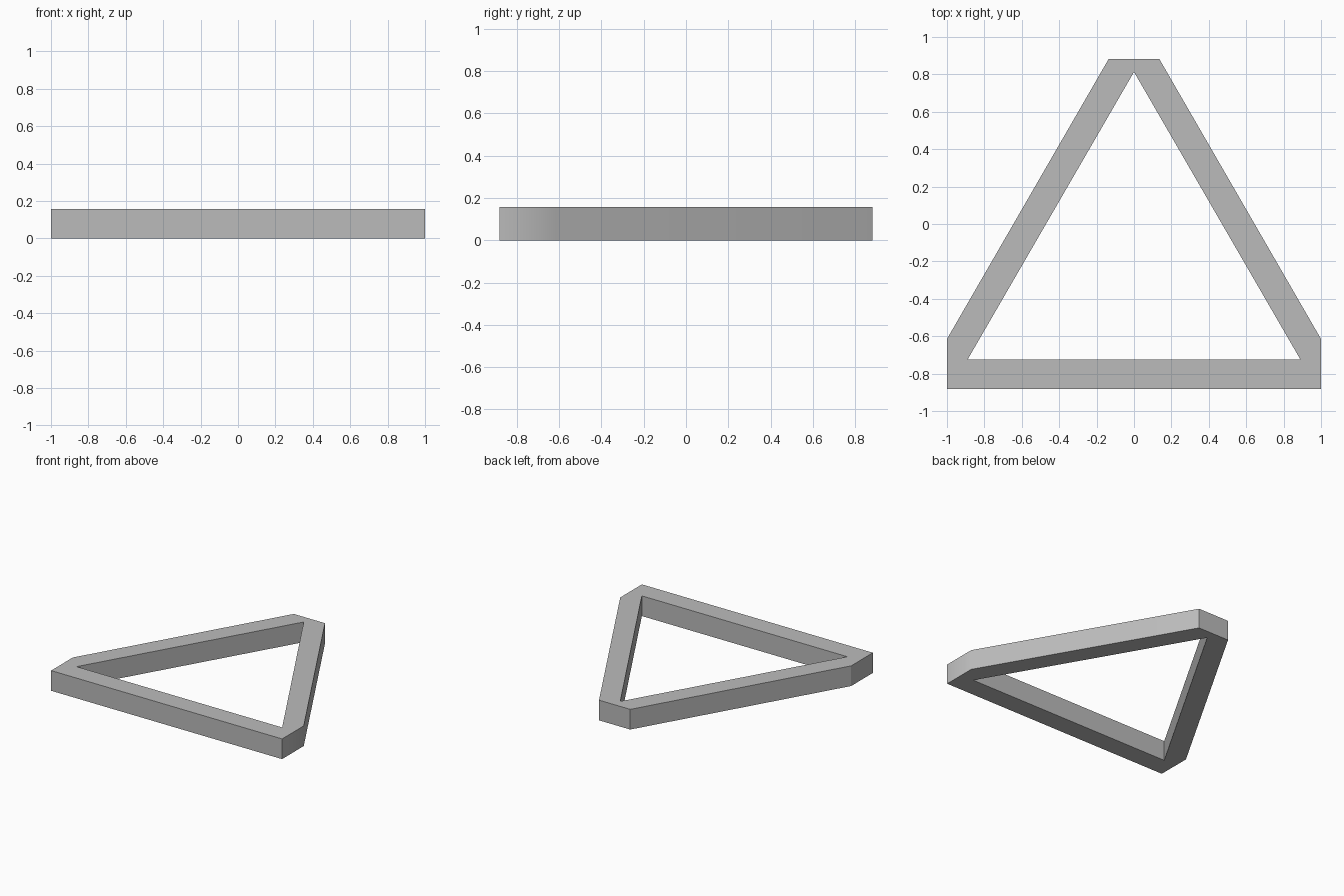
import bpy
import bmesh

if "Cube" in bpy.data.objects:
    bpy.data.objects.remove(bpy.data.objects["Cube"], do_unlink=True)

HEIGHT = 0.158

# Single grey finish
grey = bpy.data.materials.new("mid grey")
grey.use_nodes = True
colour = (0.5, 0.5, 0.5, 1)
grey.diffuse_color = colour
grey.node_tree.nodes["Principled BSDF"].inputs["Base Color"].default_value = colour

# Half profiles, mirrored across x = 0
half_outer = [(1, -0.883), (1, -0.615), (0.135, 0.883)]
outer = half_outer + [(-x, y) for x, y in reversed(half_outer)]
inner = [(0.89, -0.725), (0, 0.813), (-0.89, -0.725)]

# Triangular ring with clipped corners, filled flat and extruded upward
bm = bmesh.new()


def add_loop(points):
    verts = [bm.verts.new((x, y, 0)) for x, y in points]
    return [bm.edges.new((a, b)) for a, b in zip(verts, verts[1:] + verts[:1])]


edges = add_loop(outer) + add_loop(inner)
bmesh.ops.triangle_fill(bm, edges=edges, use_beauty=True)
ring = bmesh.ops.extrude_face_region(bm, geom=bm.faces[:], use_keep_orig=True)
top = [v for v in ring["geom"] if isinstance(v, bmesh.types.BMVert)]
bmesh.ops.translate(bm, verts=top, vec=(0, 0, HEIGHT))
bmesh.ops.recalc_face_normals(bm, faces=bm.faces[:])

# Only the left front corner blends softly into its long side
for face in bm.faces:
    face.smooth = True
for edge in bm.edges:
    soft = all(v.co.x > 0.99 and v.co.y > -0.7 for v in edge.verts)
    edge.smooth = soft or edge.calc_face_angle(0) < 0.01

mesh = bpy.data.meshes.new("triangular_frame")
bm.to_mesh(mesh)
bm.free()
mesh.materials.append(grey)
frame = bpy.data.objects.new("triangular_frame", mesh)
bpy.context.collection.objects.link(frame)

weighted = frame.modifiers.new("corner_shading", "WEIGHTED_NORMAL")
weighted.keep_sharp = True
